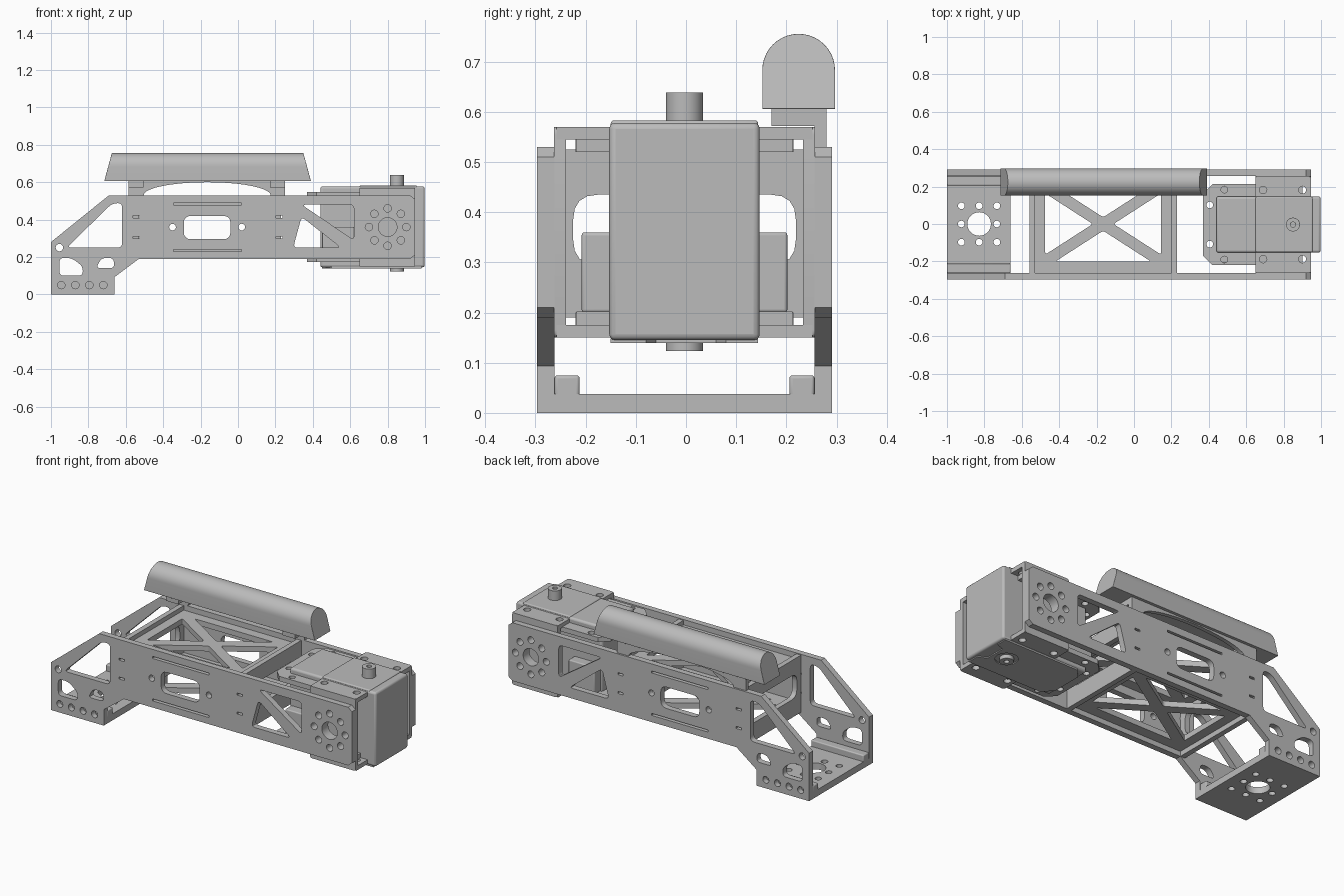
import bpy, bmesh, math
from mathutils import Matrix, Vector

cube = bpy.data.objects.get("Cube")
if cube:
    bpy.data.objects.remove(cube, do_unlink=True)

grey = bpy.data.materials.new("plain_grey")
grey.use_nodes = True
grey.diffuse_color = (0.5, 0.5, 0.5, 1)
grey.node_tree.nodes["Principled BSDF"].inputs["Base Color"].default_value = (0.5, 0.5, 0.5, 1)
parts = []


def finish(name, mesh):
    ob = bpy.data.objects.new(name, mesh)
    bpy.context.collection.objects.link(ob)
    mesh.materials.clear()
    mesh.materials.append(grey)
    parts.append(ob)
    return ob


def soften(pts, r, n=4):
    """Round the corners of a closed outline."""
    out = []
    for i, p in enumerate(pts):
        p, a, b = Vector(p), Vector(pts[i - 1]), Vector(pts[(i + 1) % len(pts)])
        s = p + (a - p).normalized() * min(r, (a - p).length * 0.45)
        e = p + (b - p).normalized() * min(r, (b - p).length * 0.45)
        out += [s.lerp(p, k / n).lerp(p.lerp(e, k / n), k / n) for k in range(n + 1)]
    return out


def circle(x, y, r, n=24):
    return [(x + r * math.cos(k * math.tau / n), y + r * math.sin(k * math.tau / n)) for k in range(n)]


def rect(x0, x1, y0, y1, r=0):
    pts = [(x0, y0), (x1, y0), (x1, y1), (x0, y1)]
    return soften(pts, r) if r else pts


PLANES = {
    "xy": Matrix(((1, 0, 0), (0, 1, 0), (0, 0, 1))),
    "xz": Matrix(((1, 0, 0), (0, 0, -1), (0, 1, 0))),
    "yz": Matrix(((0, 0, 1), (1, 0, 0), (0, 1, 0))),
}


def panel(name, plane, lo, hi, outline, holes=()):
    """Flat sheet with holes, lying in a plane between lo and hi on its normal axis."""
    cu = bpy.data.curves.new(name, "CURVE")
    cu.dimensions, cu.fill_mode, cu.extrude = "2D", "BOTH", (hi - lo) / 2
    for loop in [outline, *holes]:
        sp = cu.splines.new("POLY")
        sp.points.add(len(loop) - 1)
        for q, p in zip(sp.points, loop):
            q.co = (p[0], p[1], 0, 1)
        sp.use_cyclic_u = True
    tmp = bpy.data.objects.new("tmp", cu)
    bpy.context.collection.objects.link(tmp)
    dg = bpy.context.evaluated_depsgraph_get()
    mesh = bpy.data.meshes.new_from_object(tmp.evaluated_get(dg))
    bpy.data.objects.remove(tmp)
    mid = (lo + hi) / 2
    shift = {"xy": (0, 0, mid), "xz": (0, mid, 0), "yz": (mid, 0, 0)}[plane]
    mesh.transform(Matrix.Translation(shift) @ PLANES[plane].to_4x4())
    bm = bmesh.new()
    bm.from_mesh(mesh)
    bmesh.ops.remove_doubles(bm, verts=bm.verts, dist=1e-5)
    bmesh.ops.recalc_face_normals(bm, faces=bm.faces)
    bm.to_mesh(mesh)
    bm.free()
    return finish(name, mesh)


def bevel(ob, width, segments=3):
    m = ob.modifiers.new("bevel", "BEVEL")
    m.width, m.segments, m.limit_method, m.angle_limit = width, segments, "ANGLE", math.radians(40)


def box(name, x, y, z, r=0):
    bm = bmesh.new()
    bmesh.ops.create_cube(bm, size=1)
    for v in bm.verts:
        v.co = [a[0] + (c + 0.5) * (a[1] - a[0]) for a, c in zip((x, y, z), v.co)]
    mesh = bpy.data.meshes.new(name)
    bm.to_mesh(mesh)
    bm.free()
    ob = finish(name, mesh)
    if r:
        bevel(ob, r)
    return ob


def slot(x, z, w, h=0.012):
    return rect(x - w / 2, x + w / 2, z - h / 2, z + h / 2)


# Ring of bolt holes around the drive axis
drive = [circle(0.8, 0.36, 0.05)] + [
    circle(0.8 + 0.1 * math.cos(k * math.pi / 4), 0.36 + 0.1 * math.sin(k * math.pi / 4), 0.02, 16)
    for k in range(8)]

# Side plates
side = [(-1, 0), (-0.66, 0), (-0.66, 0.093), (-0.53, 0.19), (0.92, 0.19), (0.945, 0.21),
        (0.945, 0.51), (0.92, 0.53), (-0.69, 0.53), (-1, 0.28)]
windows = [soften(p, 0.025) for p in (
    [(-0.915, 0.25), (-0.62, 0.25), (-0.62, 0.49), (-0.675, 0.485)],
    [(-0.955, 0.1), (-0.83, 0.1), (-0.83, 0.15), (-0.89, 0.195), (-0.955, 0.195)],
    [(-0.76, 0.14), (-0.66, 0.14), (-0.665, 0.195), (-0.73, 0.195)],
    [(0.295, 0.25), (0.55, 0.25), (0.34, 0.415)],
    [(0.34, 0.48), (0.62, 0.48), (0.62, 0.29)])]
windows += [rect(-0.29, -0.04, 0.295, 0.42, 0.04), circle(-0.955, 0.25, 0.02, 16)]
windows += [circle(x, 0.36, 0.018, 16) for x in (-0.35, 0.02)]
windows += [circle(-0.945 + 0.075 * k, 0.05, 0.02, 16) for k in range(4)]
windows += [slot(-0.163, z, 0.365) for z in (0.235, 0.483)]
windows += [slot(x, z, 0.035) for x in (-0.545, 0.22) for z in (0.305, 0.415)]
panel("front_side_plate", "xz", -0.297, -0.262, side, windows + drive)
panel("back_side_plate", "xz", 0.256, 0.291, side, windows + drive)

# Foot plate with bolt pattern and corner rails
bolts = [circle(-0.828 + i * 0.095, j * 0.097, 0.018, 16)
         for i in (-1, 0, 1) for j in (-1, 0, 1) if i or j]
panel("foot_plate", "xy", 0, 0.038, rect(-1, -0.66, -0.265, 0.259), bolts + [circle(-0.828, 0, 0.063, 32)])
for name, y0, y1 in (("front", -0.262, -0.212), ("back", 0.206, 0.256)):
    box(name + "_foot_rail", (-1, -0.66), (y0, y1), (0.03, 0.075), 0.006)

# Cross-braced top and bottom panels of the centre frame
cx, w, h, gx, gy = -0.165, 0.31, 0.2, 0.055, 0.036
brace = []
for s in (-1, 1):
    brace.append(soften([(cx + s * w, gy - h), (cx + s * w, h - gy), (cx + s * gx, 0)], 0.015))
    brace.append(soften([(cx + gx - w, s * h), (cx + w - gx, s * h), (cx, s * gy)], 0.015))
for name, z in (("bottom_brace", 0.235), ("top_brace", 0.483)):
    panel(name, "xy", z - 0.016, z + 0.016, rect(-0.537, 0.21, -0.264, 0.258), brace)

# End walls of the centre frame
for name, x in (("foot_side_wall", -0.56), ("motor_side_wall", 0.2)):
    panel(name, "yz", x, x + 0.03, rect(-0.264, 0.258, 0.19, 0.525),
          [rect(-0.225, 0.219, 0.295, 0.435, 0.05)])

# Arched handle mount
arch = [(cx + 0.34 * math.cos(t), 0.53 + 0.07 * math.sin(t))
        for t in (math.pi * k / 20 for k in range(21))]
panel("handle_mount", "xz", 0.256, 0.28,
      [(0.25, 0.51), (0.25, 0.61), (-0.585, 0.61), (-0.585, 0.51), (-0.505, 0.51)]
      + arch[::-1] + [(0.175, 0.51)])
for name, x in (("foot_side", -0.585), ("motor_side", 0.17)):
    box(name + "_handle_foot", (x, x + 0.08), (0.17, 0.27), (0.572, 0.61))

# Handle: rounded profile with sloping ends
yc, r = 0.2245, 0.0725
profile = [(yc - r, 0.606), (yc + r, 0.606)] + [
    (yc + r * math.cos(k * math.pi / 20), 0.683 + r * math.sin(k * math.pi / 20)) for k in range(21)]
handle = panel("handle", "yz", -0.715, 0.39, profile)
for v in handle.data.vertices:
    v.co.x -= math.copysign((v.co.z - 0.606) * 0.27, v.co.x + 0.16)
bevel(handle, 0.018)

# Motor body, shaft and lower boss
box("motor_body", (0.44, 0.998), (-0.153, 0.147), (0.145, 0.578), 0.012)
box("motor_gear_case", (0.45, 0.62), (-0.208, 0.202), (0.2, 0.36), 0.006)
box("motor_top_cover", (0.65, 0.955), (-0.15, 0.144), (0.56, 0.583), 0.006)
shaft = panel("motor_shaft", "xy", 0.57, 0.639, circle(0.85, -0.003, 0.037, 32), [circle(0.85, -0.003, 0.014, 16)])
boss = panel("motor_lower_boss", "xy", 0.123, 0.15, circle(0.85, -0.003, 0.037, 32), [circle(0.85, -0.003, 0.014, 16)])
for ob in (shaft, boss):
    bevel(ob, 0.004, 2)
panel("motor_lower_cover", "xy", 0.139, 0.148,
      [(0.5, -0.15), (0.98, -0.15), (0.98, -0.08), (0.93, -0.06), (0.93, 0.06), (0.98, 0.08),
       (0.98, 0.144), (0.5, 0.144), (0.45, 0.09), (0.45, -0.09)], [circle(0.85, -0.003, 0.06, 32)])

# Motor bracket: chamfered lug plates, flanges and cheeks
lug = [(0.42, -0.22), (0.7, -0.22), (0.7, 0.214), (0.42, 0.214), (0.37, 0.164), (0.37, -0.17)]
lug_holes = [circle(x, s * y - 0.003, 0.018, 16) for s in (-1, 1) for x, y in ((0.483, 0.187), (0.405, 0.105))]
for name, lug_z, flange_z in (("lower", 0.172, 0.15), ("upper", 0.52, 0.545)):
    panel(name + "_lug_plate", "xy", lug_z, lug_z + 0.028, lug, lug_holes)
    for s, label in ((-1, "front"), (1, "back")):
        ys = sorted((s * 0.14 - 0.003, s * 0.255 - 0.003))
        panel(f"{name}_{label}_flange", "xy", flange_z, flange_z + 0.025, rect(0.65, 0.945, *ys),
              [circle(x, s * 0.185 - 0.003, 0.02, 16) for x in (0.69, 0.9)])
        ys = sorted((s * 0.15 - 0.003, s * 0.215 - 0.003))
        box(f"{name}_{label}_lug", (0.66, 0.9), ys, (lug_z, lug_z + 0.03))
for label, y in (("front", -0.263), ("back", 0.233)):
    panel(label + "_cheek", "xz", y, y + 0.024, rect(0.65, 0.945, 0.15, 0.57, 0.015), drive)

# Smooth shading with sharp edges
bpy.ops.object.select_all(action="DESELECT")
for ob in parts:
    ob.select_set(True)
bpy.context.view_layer.objects.active = parts[0]
bpy.ops.object.shade_smooth_by_angle(angle=math.radians(30))
